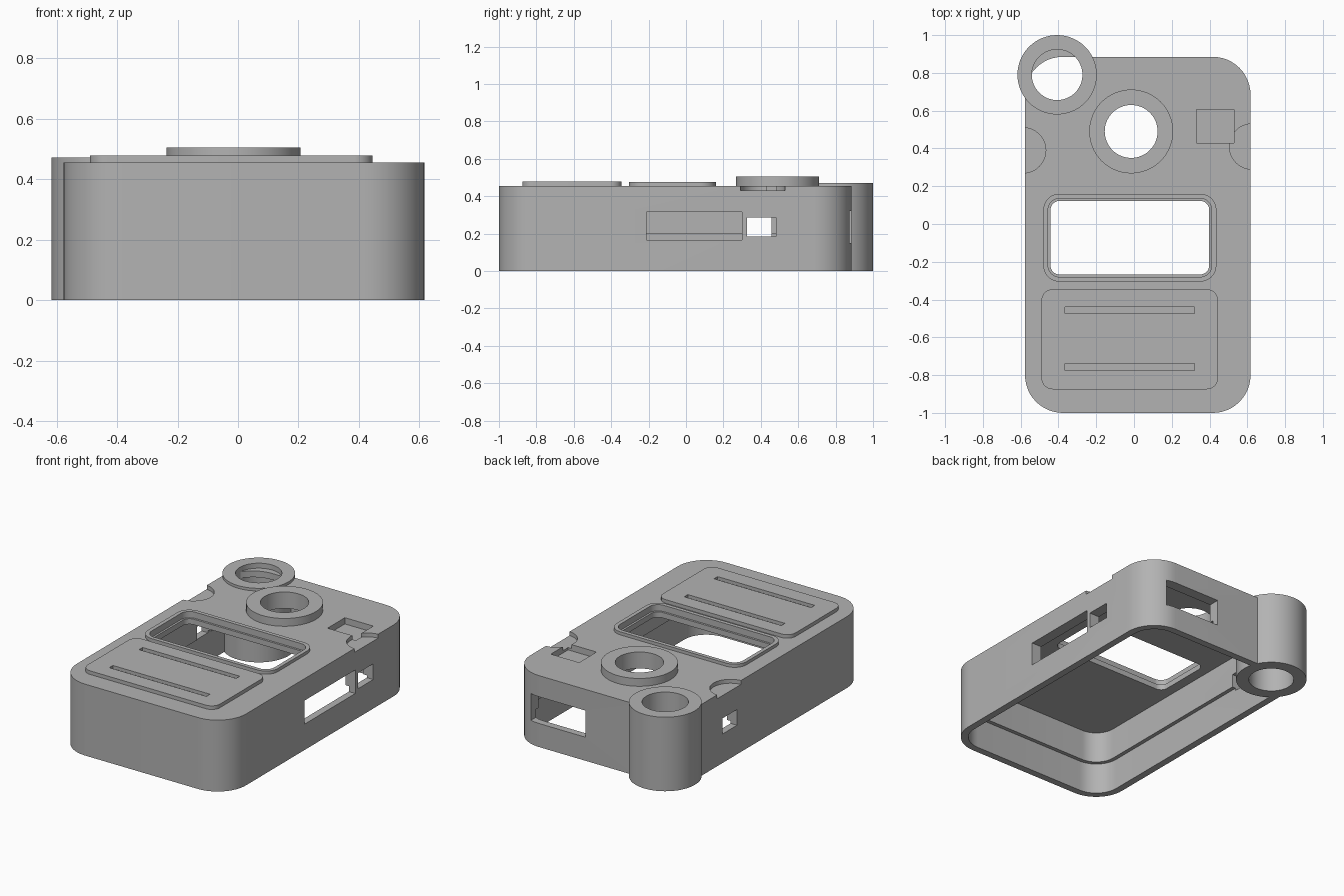
import bpy, bmesh, math

cube = bpy.data.objects.get("Cube")
if cube:
    bpy.data.objects.remove(cube, do_unlink=True)

gray = bpy.data.materials.new("plain_gray")
gray.use_nodes = True
color = (0.45, 0.45, 0.45, 1)
gray.diffuse_color = color
gray.node_tree.nodes["Principled BSDF"].inputs["Base Color"].default_value = color


def prism(name, outline, z0, z1):
    """Extrude a flat outline from z0 to z1."""
    bm = bmesh.new()
    base = bm.faces.new([bm.verts.new((x, y, z0)) for x, y in outline])
    top = bmesh.ops.extrude_face_region(bm, geom=[base])["geom"]
    verts = [v for v in top if isinstance(v, bmesh.types.BMVert)]
    bmesh.ops.translate(bm, verts=verts, vec=(0, 0, z1 - z0))
    bmesh.ops.recalc_face_normals(bm, faces=bm.faces)
    mesh = bpy.data.meshes.new(name)
    bm.to_mesh(mesh)
    bm.free()
    mesh.materials.append(gray)
    obj = bpy.data.objects.new(name, mesh)
    bpy.context.collection.objects.link(obj)
    return obj


def slab(name, x0, x1, y0, y1, z0, z1, r=0.0, steps=12):
    """Box with rounded vertical corners."""
    if r == 0:
        return prism(name, [(x0, y0), (x1, y0), (x1, y1), (x0, y1)], z0, z1)
    corners = [(x1 - r, y1 - r), (x0 + r, y1 - r), (x0 + r, y0 + r), (x1 - r, y0 + r)]
    outline = []
    for q, (cx, cy) in enumerate(corners):
        for i in range(steps + 1):
            a = (q + i / steps) * math.pi / 2
            outline.append((cx + r * math.cos(a), cy + r * math.sin(a)))
    return prism(name, outline, z0, z1)


def disc(name, cx, cy, r, z0, z1, sides=64):
    ring = [2 * math.pi * i / sides for i in range(sides)]
    return prism(name, [(cx + r * math.cos(a), cy + r * math.sin(a)) for a in ring], z0, z1)


def cut(obj, cutters):
    """Subtract the cutters and discard them."""
    bpy.context.view_layer.objects.active = obj
    for c in cutters:
        mod = obj.modifiers.new("cut", 'BOOLEAN')
        mod.operation = 'DIFFERENCE'
        mod.solver = 'EXACT'
        mod.object = c
        bpy.ops.object.modifier_apply(modifier=mod.name)
        bpy.data.objects.remove(c, do_unlink=True)
    return obj


# Shared dimensions
X0, X1, Y0, Y1, TOP, R = -0.577, 0.617, -1.0, 0.885, 0.455, 0.2
CEILING, LEDGE = 0.4, 0.2
LENS = (-0.015, 0.49)
TUBE = (-0.407, 0.79)


def inset_slab(name, t, z0, z1):
    return slab(name, X0 + t, X1 - t, Y0 + t, Y1 - t, z0, z1, R - t)


def window(name, t, z0, z1):
    return slab(name, -0.48 + t, 0.436 - t, -0.305 + t, 0.16 - t, z0, z1, 0.085 - t)


# Case shell, open below, with a stepped inner wall
shell = cut(inset_slab("case_shell", 0, 0, TOP), [
    inset_slab("cavity_lower", 0.045, -0.1, LEDGE),
    inset_slab("cavity_upper", 0.07, 0.1, CEILING),
    window("window_step", 0.025, 0.435, 0.6),
    window("window_hole", 0.038, 0.3, 0.6),
    disc("lens_hole", *LENS, 0.14, 0.3, 0.6),
    disc("tube_hole", *TUBE, 0.17, -0.1, 0.6),
    # finger notches and button pocket in the top
    disc("right_notch", 0.625, 0.41, 0.12, 0.43, 0.6),
    disc("left_notch", -0.587, 0.39, 0.12, 0.43, 0.6),
    slab("pocket", 0.33, 0.53, 0.43, 0.605, 0.415, 0.6),
    # ports in the side and end walls
    slab("long_port", 0.5, 0.7, -0.21, 0.3, 0.165, 0.315),
    slab("small_port", 0.5, 0.7, 0.325, 0.48, 0.185, 0.285),
    slab("opposite_port", -0.7, -0.45, 0.31, 0.457, 0.185, 0.285),
    slab("end_port", 0.09, 0.48, 0.78, 1.0, 0.15, 0.32),
])

# Corner tube, with a thin cap where it overhangs the case
tube = cut(disc("corner_tube", *TUBE, 0.21, 0, 0.472),
           [disc("tube_bore", *TUBE, 0.134, -0.1, 0.6)])
tube_cap = cut(disc("tube_cap", *TUBE, 0.15, 0.4, 0.44),
               [inset_slab("case_footprint", 0, 0.3, 0.6)])

# Raised lens ring
lens_ring = cut(disc("lens_ring", *LENS, 0.222, 0.45, 0.505),
                [disc("lens_bore", *LENS, 0.14, 0.3, 0.6)])

# Raised window frame
frame = cut(window("window_frame", 0, 0.45, 0.475),
            [window("frame_hole", 0.025, 0.4, 0.6)])

# Raised pad with two grooves
pad = cut(slab("grip_pad", -0.49, 0.445, -0.875, -0.345, 0.45, 0.478, 0.06),
          [slab("groove", -0.365, 0.32, y, y + 0.036, 0.458, 0.6) for y in (-0.775, -0.475)])

# Smooth the round walls, keep the edges sharp
for obj in (shell, tube, tube_cap, lens_ring, frame, pad):
    bpy.ops.object.select_all(action='DESELECT')
    obj.select_set(True)
    bpy.context.view_layer.objects.active = obj
    bpy.ops.object.shade_smooth_by_angle(angle=math.radians(30))
